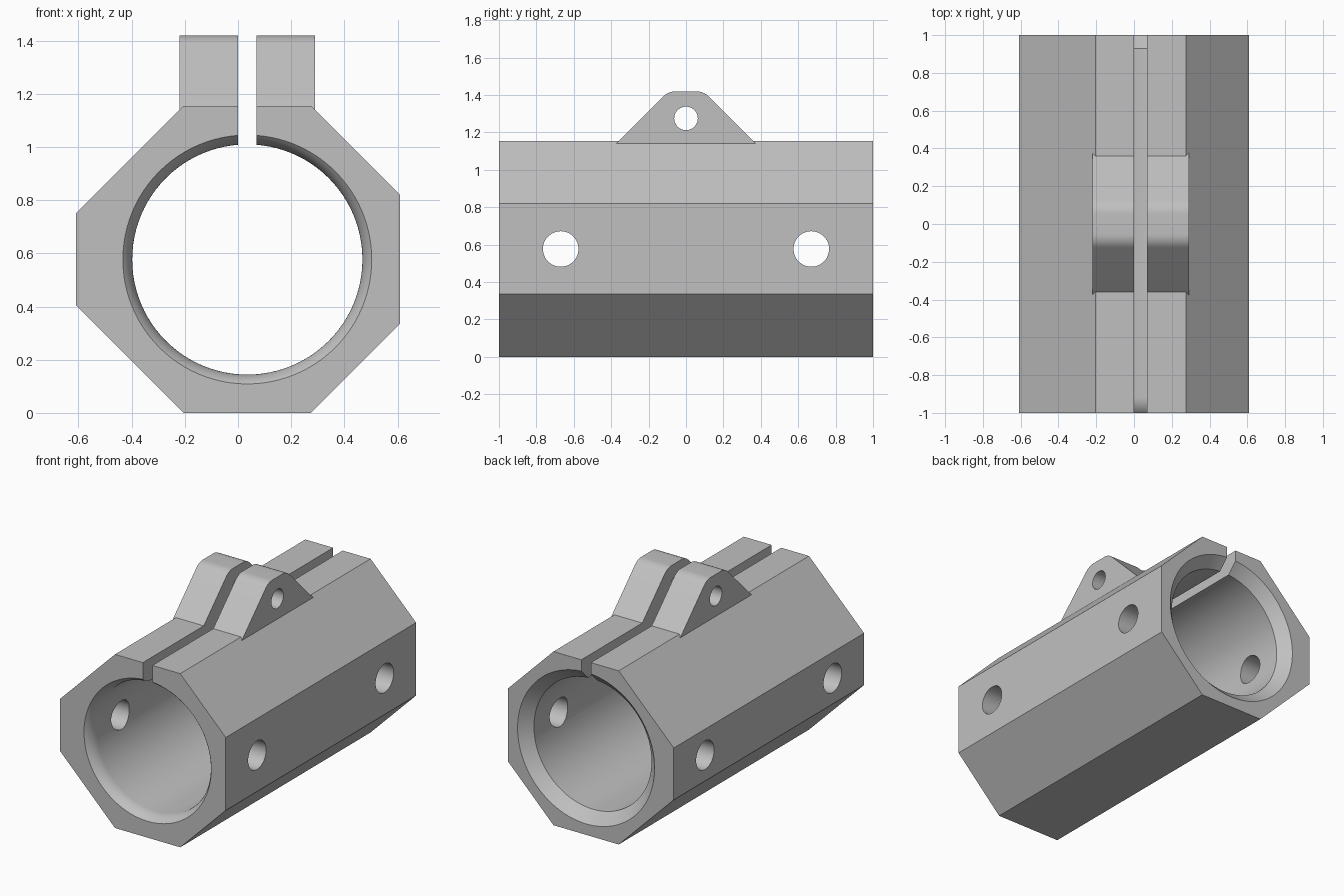
import bpy, bmesh
from math import sin, cos, pi, radians
from mathutils import Matrix, Vector

cube = bpy.data.objects.get("Cube")
if cube:
    bpy.data.objects.remove(cube, do_unlink=True)

AXIS_X, AXIS_Z = 0.035, 0.577      # centre line of the bore
BORE = 0.433

grey = bpy.data.materials.new("light grey metal")
grey.use_nodes = True
grey.diffuse_color = (0.53, 0.53, 0.53, 1)
grey.node_tree.nodes["Principled BSDF"].inputs["Base Color"].default_value = grey.diffuse_color


def finish(name, bm):
    bmesh.ops.recalc_face_normals(bm, faces=bm.faces)
    mesh = bpy.data.meshes.new(name)
    bm.to_mesh(mesh)
    bm.free()
    mesh.materials.append(grey)
    ob = bpy.data.objects.new(name, mesh)
    bpy.context.collection.objects.link(ob)
    return ob


def prism(name, points, step):
    """Extrude a closed outline along a vector."""
    bm = bmesh.new()
    face = bm.faces.new([bm.verts.new(p) for p in points])
    new = bmesh.ops.extrude_face_region(bm, geom=[face])["geom"]
    bmesh.ops.translate(bm, vec=step, verts=[v for v in new if isinstance(v, bmesh.types.BMVert)])
    return finish(name, bm)


def cross_hole(name, y, z, radius, sides=48):
    bm = bmesh.new()
    bmesh.ops.create_cone(bm, cap_ends=True, segments=sides, radius1=radius, radius2=radius,
                          depth=3, matrix=Matrix.Translation((0, y, z)) @ Matrix.Rotation(pi / 2, 4, 'Y'))
    return finish(name, bm)


def turned(name, profile, sides=96):
    """Capped solid of revolution about the bore axis from (y, radius) pairs."""
    bm = bmesh.new()
    rings = [[bm.verts.new((AXIS_X + r * cos(2 * pi * i / sides), y, AXIS_Z + r * sin(2 * pi * i / sides)))
              for i in range(sides)] for y, r in profile]
    for a, b in zip(rings, rings[1:]):
        for i in range(sides):
            j = (i + 1) % sides
            bm.faces.new((a[i], a[j], b[j], b[i]))
    bm.faces.new(rings[0])
    bm.faces.new(rings[-1])
    return finish(name, bm)


def combine(target, tool, operation):
    mod = target.modifiers.new(operation.lower(), 'BOOLEAN')
    mod.object, mod.operation, mod.solver = tool, operation, 'EXACT'
    bpy.context.view_layer.objects.active = target
    bpy.ops.object.modifier_apply(modifier=mod.name)
    bpy.data.objects.remove(tool, do_unlink=True)


# Eight-sided body, with the upper left corner cut deeper
outline = [(-0.205, 0), (0.275, 0), (0.61, 0.335), (0.61, 0.82),
           (0.275, 1.155), (-0.205, 1.155), (-0.61, 0.75), (-0.61, 0.405)]
body = prism("clamp_body", [(x, -1, z) for x, z in outline], Vector((0, 2, 0)))

# Lug with rounded shoulders, split later by the slot
TOP, SHOULDER, ROUND = 1.42, 0.095, 0.1
flat = SHOULDER - ROUND * (2 ** 0.5 - 1)
arc = [(flat + ROUND * sin(a), TOP - ROUND + ROUND * cos(a))
       for a in (radians(45 * i / 8) for i in range(9))]
half = arc + [(0.375, 1.14), (0.375, 1.1)]
lug_outline = half + [(-y, z) for y, z in reversed(half)]
lug = prism("lug", [(-0.22, y, z) for y, z in lug_outline], Vector((0.51, 0, 0)))
combine(body, lug, 'UNION')

# Bore: flared rounded lip at the front, straight chamfer at the back
LIP = 0.12
lip = [(-1 + LIP * (sin(pi / 4) - sin(a)), BORE + LIP * (1 - cos(a)))
       for a in (radians(45 - 45 * i / 8) for i in range(9))]
bore = turned("bore_cutter", [(-1.1, lip[0][1])] + lip + [(0.93, BORE), (1, 0.504), (1.1, 0.504)])
combine(body, bore, 'DIFFERENCE')

# Slot through the top wall and the lug
slot = prism("slot_cutter", [(0, -1.2, 0.7), (0.07, -1.2, 0.7), (0.07, -1.2, 1.6), (0, -1.2, 1.6)],
             Vector((0, 2.4, 0)))
combine(body, slot, 'DIFFERENCE')

# Bolt hole in the lug and two holes through the side walls
for y, z, radius in ((0, 1.275, 0.063), (-0.67, AXIS_Z, 0.095), (0.67, AXIS_Z, 0.095)):
    combine(body, cross_hole("hole_cutter", y, z, radius), 'DIFFERENCE')

# Smooth the round surfaces and keep the edges sharp
bpy.ops.object.select_all(action='DESELECT')
body.select_set(True)
bpy.context.view_layer.objects.active = body
bpy.ops.object.shade_smooth_by_angle(angle=radians(25))
